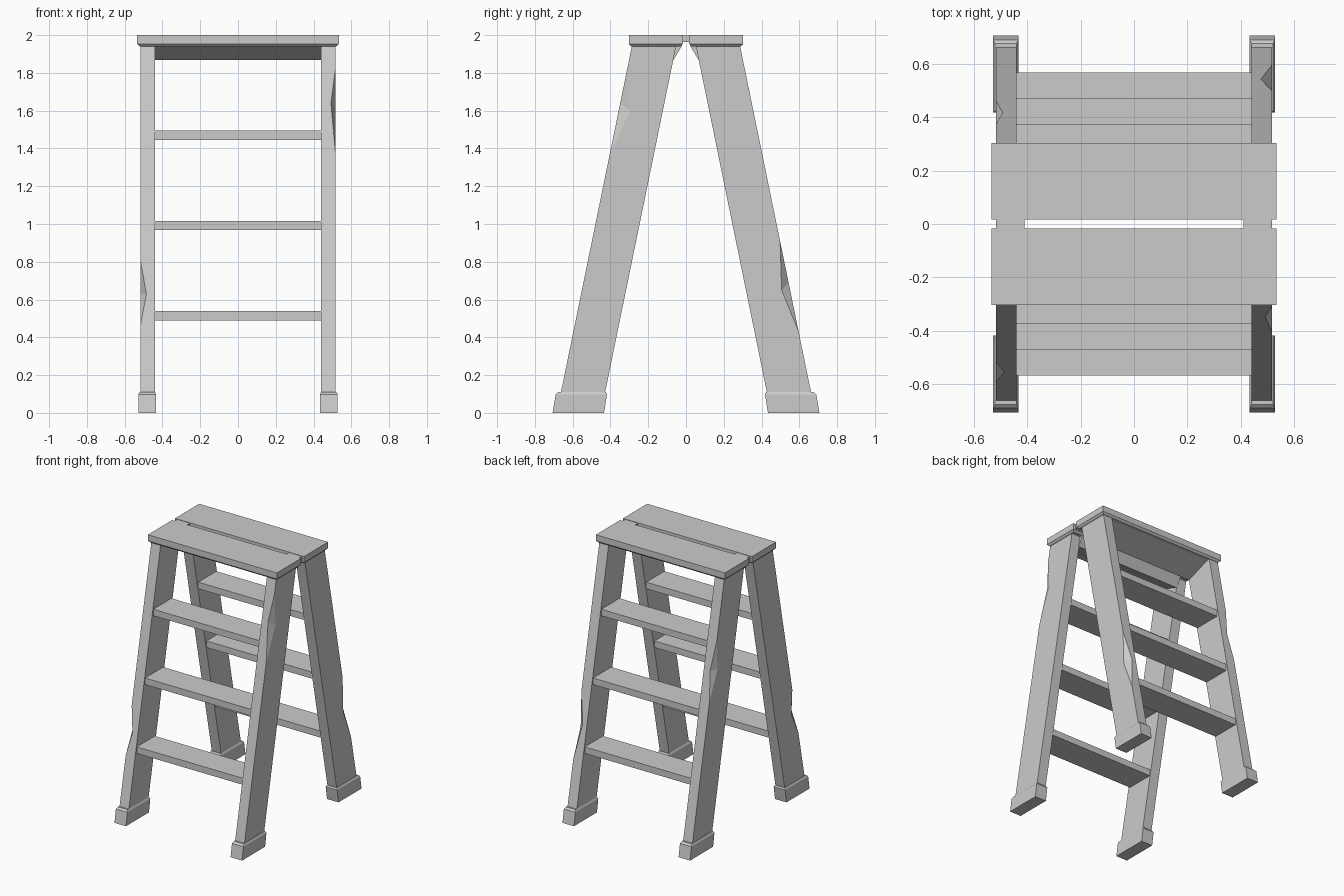
import bpy, bmesh

if "Cube" in bpy.data.objects:
    bpy.data.objects.remove(bpy.data.objects["Cube"])

SLOPE = 0.205  # inward lean of the legs per unit of height


def outer(z):
    return 0.662 - SLOPE * (z - 0.11)


def inner(z):
    return 0.428 - SLOPE * (z - 0.11)


def make(name, verts, faces):
    bm = bmesh.new()
    vs = [bm.verts.new(v) for v in verts]
    for f in faces:
        bm.faces.new([vs[i] for i in f])
    bmesh.ops.recalc_face_normals(bm, faces=bm.faces[:])
    me = bpy.data.meshes.new(name)
    bm.to_mesh(me)
    bm.free()
    ob = bpy.data.objects.new(name, me)
    bpy.context.collection.objects.link(ob)
    return ob


def stack(name, rings, sx=1, sy=1):
    """Solid from stacked rectangles (z, x0, x1, y0, y1)."""
    verts, faces = [], []
    for z, x0, x1, y0, y1 in rings:
        verts += [(sx * x, sy * y, z) for x, y in
                  ((x0, y0), (x1, y0), (x1, y1), (x0, y1))]
    for r in range(len(rings) - 1):
        b = 4 * r
        for i in range(4):
            j = (i + 1) % 4
            faces.append((b + i, b + j, b + 4 + j, b + 4 + i))
    n = len(verts)
    faces += [(3, 2, 1, 0), (n - 4, n - 3, n - 2, n - 1)]
    return make(name, verts, faces)


def leg(name, sx, sy, lo, mid, hi, dx, dy, mid_side):
    """Leaning leg with a chip knocked out of its outer corner."""
    x0, x1, zb, zt = 0.44, 0.517, 0.05, 1.95
    v = []
    for z in (zb, zt):
        v += [(x0, inner(z), z), (x1, inner(z), z), (x1, outer(z), z), (x0, outer(z), z)]
    v += [(x1, outer(lo), lo), (x1 - dx, outer(mid), mid),
          (x1, outer(mid_side) - dy, mid_side), (x1, outer(hi), hi)]
    faces = [(0, 1, 2, 3), (4, 5, 6, 7), (0, 1, 5, 4), (0, 3, 7, 4),
             (3, 2, 8, 9, 11, 6, 7), (1, 2, 8, 10, 11, 6, 5),
             (8, 9, 10), (11, 9, 10)]
    make(name, [(sx * x, sy * y, z) for x, y, z in v], faces)


# Chipped legs
leg("front_right_leg", 1, -1, 1.36, 1.64, 1.83, 0.025, 0.06, 1.60)
leg("front_left_leg", -1, -1, 0.46, 0.63, 0.81, 0.032, 0.05, 0.63)
leg("back_right_leg", 1, 1, 0.43, 0.69, 0.91, 0.042, 0.045, 0.65)
leg("back_left_leg", -1, 1, 1.09, 1.30, 1.52, 0.025, 0.05, 1.30)

for side, sy in (("front", -1), ("back", 1)):
    # Feet
    for hand, sx in (("left", -1), ("right", 1)):
        stack(f"{side}_{hand}_foot", [
            (0, 0.433, 0.528, 0.434, 0.706),
            (0.098, 0.433, 0.528, 0.418, 0.690),
            (0.11, 0.44, 0.52, 0.424, 0.676)], sx, sy)
    # Rungs
    for i, z in enumerate((0.49, 0.968, 1.445)):
        y1 = outer(z + 0.05) - 0.006
        stack(f"{side}_rung_{i + 1}", [(h, -0.45, 0.45, inner(z) + 0.004, y1)
                                       for h in (z, z + 0.049)], 1, sy)
    # Top board with a bevelled underside
    stack(f"{side}_top_board", [
        (1.94, -0.52, 0.52, 0.031, 0.289),
        (1.954, -0.534, 0.534, 0.017, 0.303),
        (2.0, -0.534, 0.534, 0.017, 0.303)], 1, sy)
    # Wedge-shaped brace under the top board
    prof = [(0.02, 1.945), (0.067, 1.868), (0.28, 1.945)]
    make(f"{side}_brace", [(x, sy * y, z) for x in (-0.445, 0.445) for y, z in prof],
         [(0, 1, 2), (3, 4, 5), (0, 1, 4, 3), (1, 2, 5, 4), (2, 0, 3, 5)])

# Hinges joining the two boards
for hand, sx in (("left", -1), ("right", 1)):
    stack(f"{hand}_hinge", [(z, 0.41, 0.517, -0.03, 0.03) for z in (1.963, 1.997)], sx)
